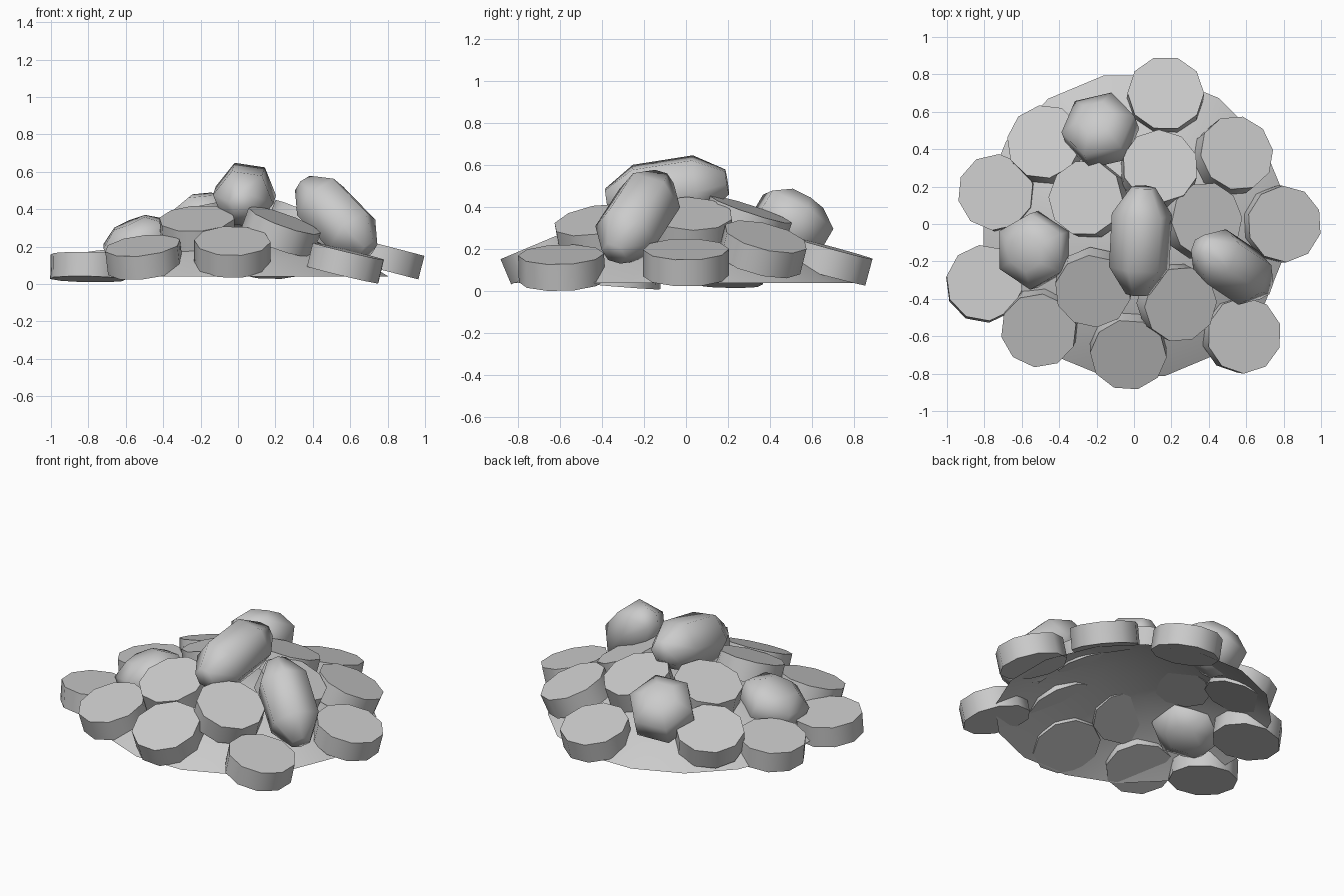
import bpy, bmesh, math
from mathutils import Vector, Matrix

if "Cube" in bpy.data.objects:
    bpy.data.objects.remove(bpy.data.objects["Cube"])


def lathe(name, profile, sides, centre, axis, spin=0.0, angle=40, cap_end=True):
    """Revolve (radius, height) points about an axis; radius 0 makes a tip."""
    bm = bmesh.new()
    rings = []
    for r, h in profile:
        if r == 0:
            rings.append([bm.verts.new((0, 0, h))])
        else:
            rings.append([bm.verts.new((r * math.cos(2 * math.pi * i / sides),
                                        r * math.sin(2 * math.pi * i / sides), h))
                          for i in range(sides)])
    for a, b in zip(rings, rings[1:]):
        for i in range(sides):
            j = (i + 1) % sides
            if len(b) == 1:
                bm.faces.new((a[i], a[j], b[0]))
            else:
                bm.faces.new((a[i], a[j], b[j], b[i]))
    if cap_end:
        bm.faces.new(rings[0][::-1])
        if len(rings[-1]) > 1:
            bm.faces.new(rings[-1])
    mesh = bpy.data.meshes.new(name)
    bm.to_mesh(mesh)
    bm.free()
    ob = bpy.data.objects.new(name, mesh)
    bpy.context.collection.objects.link(ob)
    rot = Vector((0, 0, 1)).rotation_difference(Vector(axis).normalized()).to_matrix().to_4x4()
    ob.matrix_world = Matrix.Translation(centre) @ rot @ Matrix.Rotation(spin, 4, 'Z')
    bpy.ops.object.select_all(action='DESELECT')
    ob.select_set(True)
    bpy.context.view_layer.objects.active = ob
    bpy.ops.object.shade_smooth_by_angle(angle=math.radians(angle))
    return ob


# Open mound under the pile
lathe("mound", [(0.82, 0.04), (0.66, 0.135), (0.45, 0.22), (0.22, 0.28), (0, 0.30)],
      16, (0, -0.01, 0), (0, 0, 1), 0.2, 60, cap_end=False)

# Coins: top face centre x, y, z and lean in x, y
coins = [
    (0.17, 0.70, 0.205, 0.03, 0.27), (0.805, 0.0, 0.20, 0.26, 0.0),
    (0.55, 0.38, 0.26, 0.33, 0.25), (-0.48, 0.44, 0.25, -0.22, 0.28),
    (-0.74, 0.17, 0.17, -0.12, 0.05), (-0.26, 0.14, 0.38, -0.28, 0.12),
    (0.14, 0.31, 0.39, 0.1, 0.33), (0.39, 0.02, 0.37, 0.42, 0.05),
    (-0.80, -0.315, 0.155, 0.02, 0.08), (-0.51, -0.57, 0.205, -0.12, -0.28),
    (-0.03, -0.70, 0.23, 0.0, -0.42), (0.59, -0.595, 0.175, 0.24, -0.03),
    (0.25, -0.43, 0.34, 0.36, -0.18), (-0.22, -0.36, 0.35, -0.06, -0.36),
]
for n, (x, y, z, tx, ty) in enumerate(coins):
    lathe(f"coin_{n + 1}", [(0.205, -0.13), (0.205, 0)], 10, (x, y, z), (tx, ty, 1), n * 0.37)

# Cut gems: centre, axis, radius, half length, spin, lower end taper
gems = [
    ((0.035, -0.09, 0.475), (0.03, 0.57, 0.09), 0.163, 0.29, 0.1, 0.4),
    ((0.525, -0.23, 0.355), (-0.36, 0.24, 0.37), 0.16, 0.27, 0.3, 0.4),
    ((-0.18, 0.50, 0.32), (-0.2, 0.5, 0.85), 0.20, 0.14, 0.2, 0.5),
    ((-0.53, -0.14, 0.21), (-0.42, -0.12, 1), 0.205, 0.13, 0.5, 0.5),
]
for n, (c, axis, r, h, spin, taper) in enumerate(gems):
    lathe(f"gem_{n + 1}", [(r * taper, -h), (r, -h * 0.5), (r, h * 0.5), (r * taper, h)],
          6, c, axis, spin, 75)
